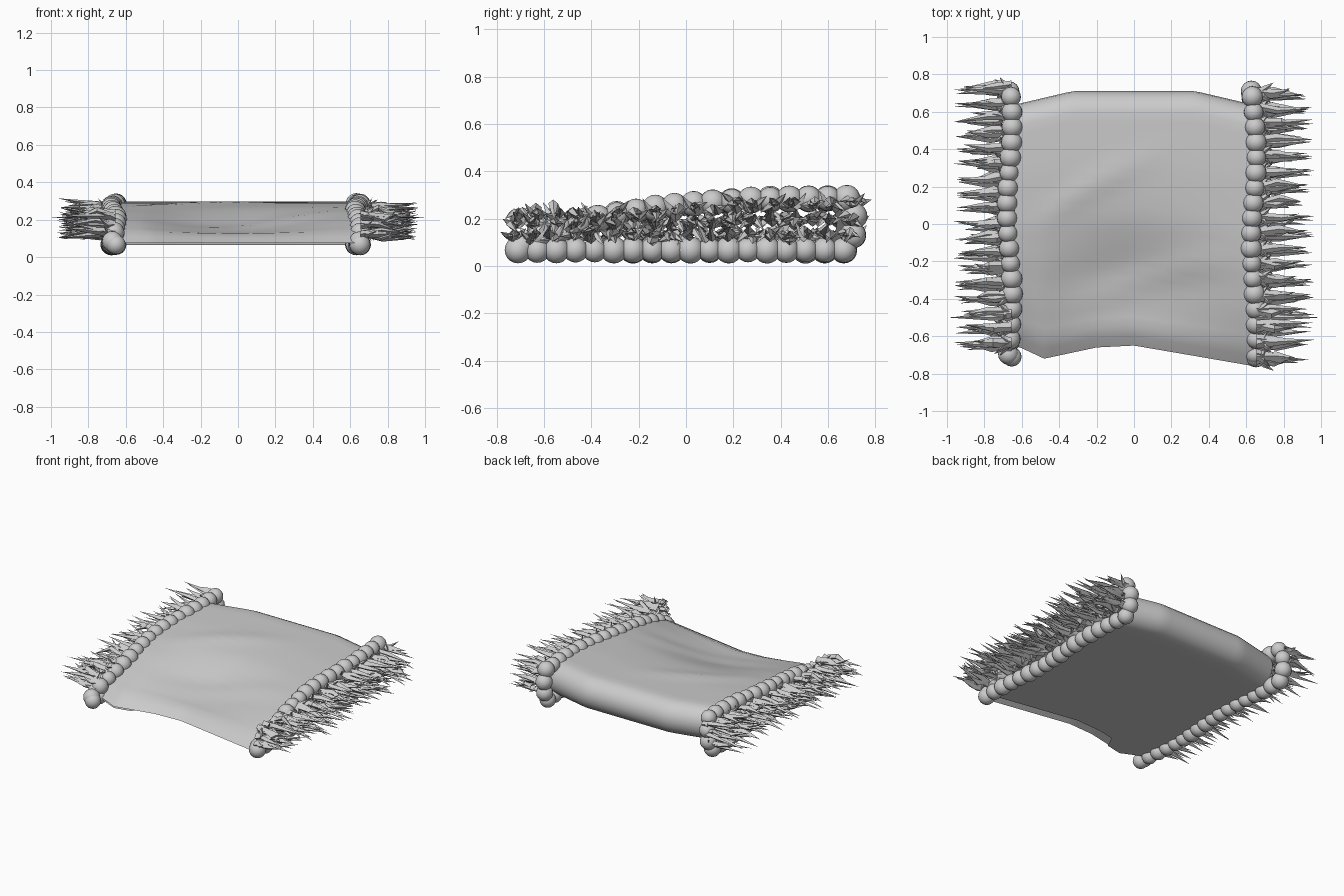
import bpy, bmesh, math, random
from mathutils import Vector, Matrix

if "Cube" in bpy.data.objects:
    bpy.data.objects.remove(bpy.data.objects["Cube"])

random.seed(4)


def lerp_table(pts, t):
    if t <= pts[0][0]:
        return pts[0][1]
    for (a, b), (c, d) in zip(pts, pts[1:]):
        if t <= c:
            return b + (d - b) * (t - a) / (c - a)
    return pts[-1][1]


TOP = [(-.72, .07), (-.62, .13), (-.42, .19), (-.2, .235), (0, .26), (.3, .28), (.6, .285)]
BACK = [(0, .71), (.33, .71), (.65, .635)]
FRONT = [(-.63, -.65), (-.48, -.72), (-.2, -.66), (0, -.65), (.35, -.71), (.64, -.76)]


def top_z(y):
    return lerp_table(TOP, y)


def finish(bm, name, angle):
    me = bpy.data.meshes.new(name)
    bm.to_mesh(me)
    bm.free()
    ob = bpy.data.objects.new(name, me)
    bpy.context.collection.objects.link(ob)
    bpy.context.view_layer.objects.active = ob
    ob.select_set(True)
    bpy.ops.object.shade_smooth_by_angle(angle=math.radians(angle))
    ob.select_set(False)
    return ob


# Folded cloth: flat underside, round fold at the back, sagging top that sinks to the front
def cloth_section(x):
    yb = lerp_table(BACK, abs(x))
    yf = lerp_table(FRONT, x)
    r = .115
    yc = yb - r
    y0 = yf + lerp_table([(-.36, 0), (-.32, .08)], x)   # lower layer stops short of the lip
    pts = [(y0 + (yc - y0) * i / 16, .066) for i in range(17)]
    for i in range(1, 10):
        a = -math.pi / 2 + math.pi * i / 10
        pts.append((yc + r * math.cos(a), .066 + r * (1 + math.sin(a))))
    for i in range(25):
        t = i / 24
        y = yc + (yf - yc) * t
        yn = .6 - 1.32 * t
        hold = min(1, 8 * t, 8 * (1 - t)) * (1 - (x / .66) ** 4)
        sag = -.06 * math.exp(-((x + .02) / .45) ** 2 - ((yn + .33) / .26) ** 2)
        d = yn - .05 - .5 * (x + .5)                     # diagonal crease
        ridge = .014 * math.exp(-(d / .07) ** 2 - ((x + .25) / .3) ** 2)
        d2 = yn + .42 - .35 * (x + .2)                   # second crease towards the right
        ridge += .014 * math.exp(-(d2 / .07) ** 2 - ((x - .15) / .35) ** 2)
        z = top_z(yn) + .012 * (1 - t) + .006 * t + hold * (sag + ridge)
        pts.append((y, max(z, .07)))
    return pts


bm = bmesh.new()
N = 32
cols = []
for i in range(N + 1):
    x = -.64 + 1.28 * i / N
    cols.append([bm.verts.new((x, y, z)) for y, z in cloth_section(x)])
for a, b in zip(cols, cols[1:]):
    for j in range(len(a) - 1):
        bm.faces.new((a[j], b[j], b[j + 1], a[j + 1]))
finish(bm, "folded_cloth", 70)


# Path of the trim along one folded side: below, round the back, above
def trim_path(step):
    out = []
    y = -.71
    while y < .68:
        out.append((y, .067))
        y += step
    out += [(.705, .13), (.71, .21)]
    y = .68
    while y > -.7:
        out.append((y, top_z(y)))
        y -= step
    return out


# Bead trim on each side
def beads(side, name):
    bm = bmesh.new()
    base = .64 if side > 0 else .665
    for i, (y, z) in enumerate(trim_path(.081)):
        x = side * (base + .014 * math.sin(i * .55 + side))
        m = Matrix.Translation((x, y, z)) @ Matrix.Scale(random.uniform(.92, 1.06), 4)
        bmesh.ops.create_uvsphere(bm, u_segments=16, v_segments=10, radius=.055, matrix=m)
    finish(bm, name, 60)


# One pointed thread, a bent four-sided spike
def thread(bm, p0, p1, p2, w):
    rings = []
    for p, r in ((p0, w), (p1, w)):
        rings.append([bm.verts.new(p + Vector((0, r * math.cos(a), .8 * r * math.sin(a))))
                      for a in (0, math.pi / 2, math.pi, 3 * math.pi / 2)])
    tip = bm.verts.new(p2)
    for j in range(4):
        k = (j + 1) % 4
        bm.faces.new((rings[0][j], rings[0][k], rings[1][k], rings[1][j]))
        bm.faces.new((rings[1][j], rings[1][k], tip))


# Tassel fringe on each side: upper, middle and lower rows between the bead lines
def fringe(side, name):
    bm = bmesh.new()
    g = random.gauss
    shift = -.01 if side > 0 else .07
    for row in range(3):
        for i in range(18):
            y = -.72 + shift + i * (.083 if side > 0 else .08) + row * .01
            zt = max(top_z(y) - .02, .22)
            z0 = .13 + (zt - .13) * row / 2
            z1 = z0 + .005 * math.sin(3 * i)
            # narrow bundle of long threads
            for k in range(3):
                p0 = Vector((side * .655, y + g(0, .01), z0 + g(0, .008)))
                p1 = Vector((side * random.uniform(.73, .79), y + g(0, .01), z1 + g(0, .014)))
                reach = random.uniform(.82, .97)
                p2 = Vector((side * reach, y + max(-.025, min(.025, g(0, .012))),
                             z1 + max(-.04, min(.05, g(0, .022)))))
                thread(bm, p0, p1, p2, random.uniform(.017, .025))
            # short stray threads starring out from the knot
            for s in (-1, 1):
                p0 = Vector((side * .66, y, z1))
                p1 = p0 + Vector((side * .035, s * .018, g(0, .01)))
                p2 = p0 + Vector((side * random.uniform(.05, .09), s * .055,
                                  random.uniform(-.05, .06)))
                thread(bm, p0, p1, p2, .02)
    # the longest thread sets the full width
    thread(bm, Vector((side * .65, -.5, .2)), Vector((side * .76, -.5, .22)),
           Vector((side, -.5, .21)), .016)
    bmesh.ops.recalc_face_normals(bm, faces=bm.faces)
    finish(bm, name, 30)


for side, word in ((-1, "left"), (1, "right")):
    beads(side, word + "_bead_trim")
    fringe(side, word + "_tassel_fringe")
